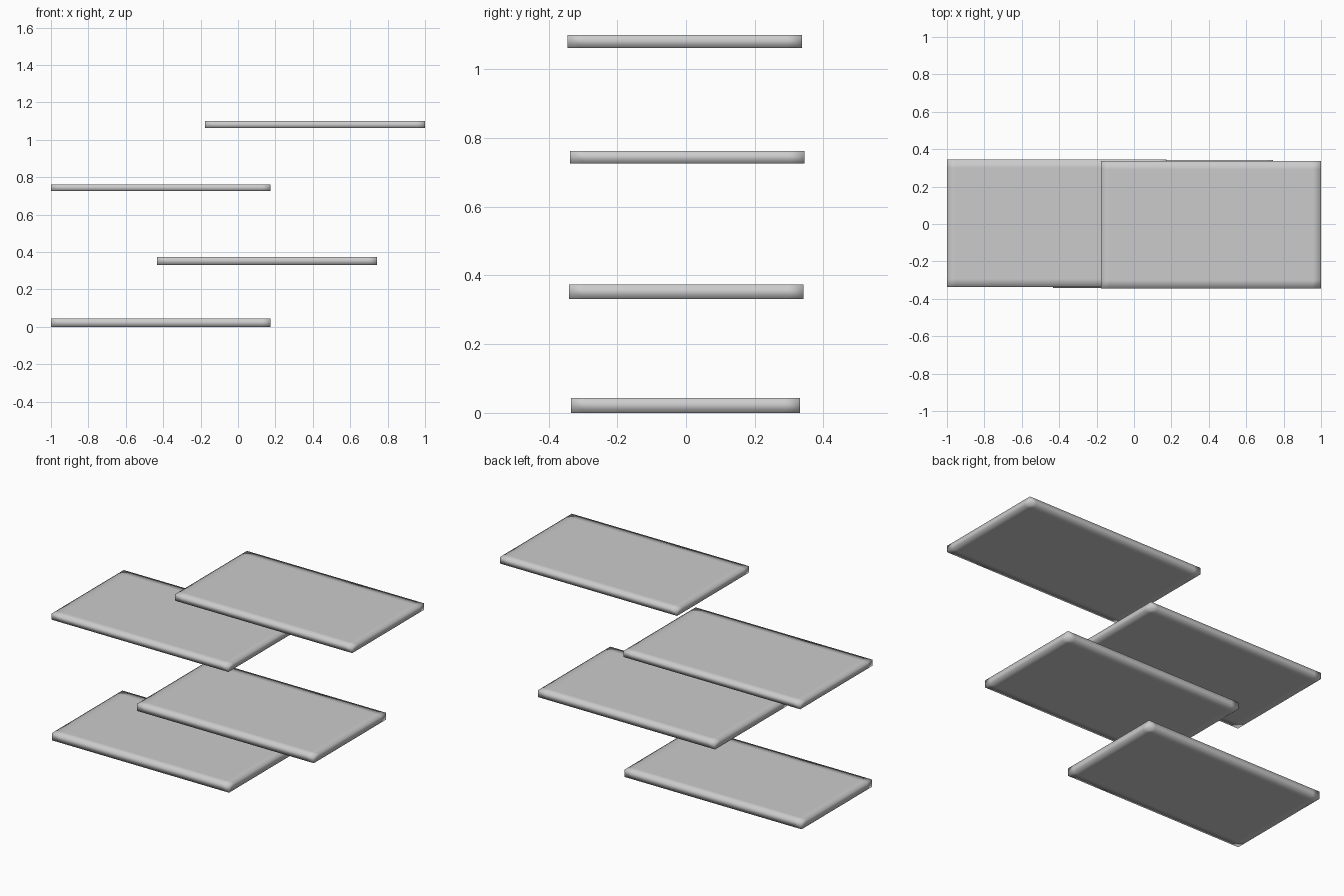
import bpy, bmesh
from mathutils import Vector

if "Cube" in bpy.data.objects:
    bpy.data.objects.remove(bpy.data.objects["Cube"])

EDGE = 0.045  # width of the softened border


def board(name, x0, x1, y0, y1, z0, z1):
    lo, hi = Vector((x0, y0, z0)), Vector((x1, y1, z1))
    size, centre = hi - lo, (hi + lo) / 2
    bm = bmesh.new()
    bmesh.ops.create_cube(bm, size=1)
    bmesh.ops.scale(bm, vec=size, verts=bm.verts)
    # support loops close to the long and short edges
    for axis in (0, 1):
        for side in (-1, 1):
            n = Vector((0, 0, 0))
            n[axis] = side
            bmesh.ops.bisect_plane(bm, geom=bm.verts[:] + bm.edges[:] + bm.faces[:],
                                   plane_co=n * (size[axis] / 2 - EDGE), plane_no=n)
    for f in bm.faces:
        f.smooth = True
    mesh = bpy.data.meshes.new(name)
    bm.to_mesh(mesh)
    bm.free()
    ob = bpy.data.objects.new(name, mesh)
    ob.location = centre
    bpy.context.collection.objects.link(ob)


# Four staggered floating shelf boards, bottom to top
board("shelf_bottom", -1.0, 0.175, -0.335, 0.332, 0.0, 0.044)
board("shelf_lower_middle", -0.432, 0.742, -0.341, 0.342, 0.331, 0.373)
board("shelf_upper_middle", -1.0, 0.173, -0.338, 0.345, 0.725, 0.762)
board("shelf_top", -0.177, 1.0, -0.345, 0.337, 1.062, 1.10)
